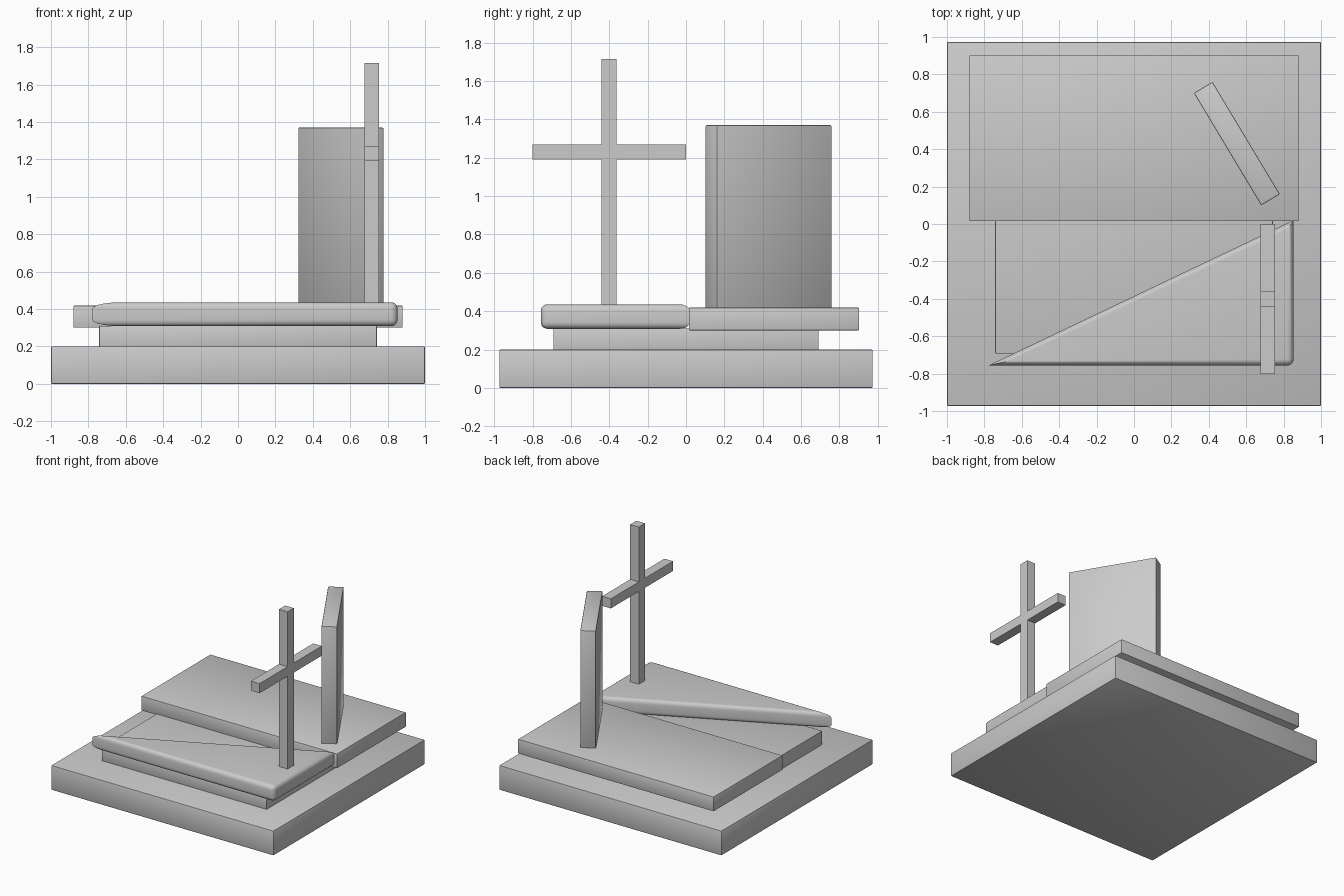
import bpy, bmesh
from math import atan2

if "Cube" in bpy.data.objects:
    bpy.data.objects.remove(bpy.data.objects["Cube"])


def finish(bm, name):
    bmesh.ops.recalc_face_normals(bm, faces=bm.faces)
    me = bpy.data.meshes.new(name)
    bm.to_mesh(me)
    bm.free()
    ob = bpy.data.objects.new(name, me)
    bpy.context.collection.objects.link(ob)
    return ob


def shade(ob):
    bpy.ops.object.select_all(action='DESELECT')
    ob.select_set(True)
    bpy.context.view_layer.objects.active = ob
    bpy.ops.object.shade_smooth_by_angle()


def prism(points, vec):
    """Extrude a closed outline along vec."""
    bm = bmesh.new()
    f = bm.faces.new([bm.verts.new(p) for p in points])
    ret = bmesh.ops.extrude_face_region(bm, geom=[f], use_keep_orig=True)
    verts = [g for g in ret["geom"] if isinstance(g, bmesh.types.BMVert)]
    bmesh.ops.translate(bm, verts=verts, vec=vec)
    bmesh.ops.recalc_face_normals(bm, faces=bm.faces)
    return bm


def slab(name, x, y, z, bevel=0.006):
    bm = bmesh.new()
    bmesh.ops.create_cube(bm, size=1)
    bmesh.ops.scale(bm, verts=bm.verts, vec=(x[1] - x[0], y[1] - y[0], z[1] - z[0]))
    bmesh.ops.bevel(bm, geom=bm.edges[:], offset=bevel, segments=2, profile=0.5, affect='EDGES')
    ob = finish(bm, name)
    ob.location = [(a + b) / 2 for a, b in (x, y, z)]
    shade(ob)
    return ob


# Stepped plinth
slab("base", (-1, 1), (-0.973, 0.973), (0, 0.2))
slab("middle_step", (-0.742, 0.742), (-0.692, 0.692), (0.19, 0.31), 0.002)
slab("back_slab", (-0.88, 0.88), (0.015, 0.902), (0.3, 0.418), 0.004)

# Upright tablet, turned on the back slab
tablet = slab("upright_tablet", (0.2, 0.9), (0.372, 0.488), (0.41, 1.37))
tablet.rotation_euler.z = atan2(-0.6, 0.36)

# Triangular cover slab with rounded rims
bm = prism([(-0.78, -0.757, 0.308), (0.853, -0.757, 0.308), (0.853, 0.02, 0.308)], (0, 0, 0.128))
rims = [e for e in bm.edges
        if abs(e.verts[0].co.z - e.verts[1].co.z) < 1e-4
        or (e.verts[0].co.x > 0 and e.verts[0].co.y < -0.5)]
bmesh.ops.bevel(bm, geom=rims, offset=0.035, segments=5, profile=0.5,
                affect='EDGES', clamp_overlap=True)
shade(finish(bm, "triangular_slab"))

# Cross standing on the triangular slab
half = [(0.04, 0.42), (0.04, 1.19), (0.4, 1.19), (0.4, 1.268), (0.04, 1.268), (0.04, 1.714)]
outline = half + [(-y, z) for y, z in reversed(half)]
finish(prism([(0.677, y - 0.401, z) for y, z in outline], (0.078, 0, 0)), "cross")
